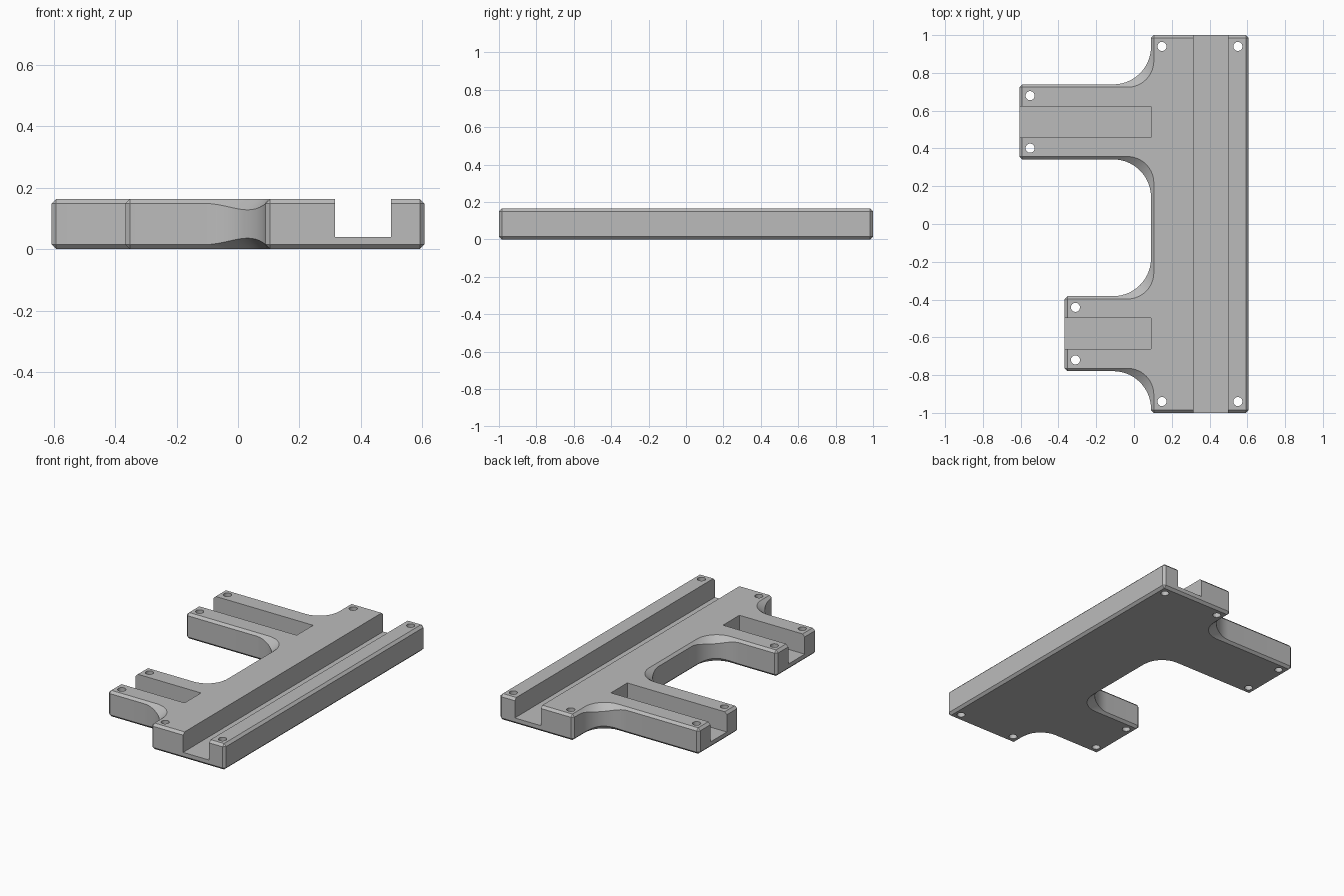
import bpy
import bmesh
from math import sin, cos, pi
from mathutils import Vector, Matrix

if "Cube" in bpy.data.objects:
    bpy.data.objects.remove(bpy.data.objects["Cube"], do_unlink=True)

HEIGHT, FLOOR = 0.164, 0.04      # plate thickness, channel floor
CHAMFER, DIP = 0.015, 0.021      # edge chamfer, extra depth at inner fillets
R_WALL, R_FACE = 0.2, 0.14       # fillet radius on walls and on flat faces
STEPS = 14
END, SIDE, INNER = 1.0, 0.607, 0.09

# Arms: outer end x, low y, high y
ARMS = [(-SIDE, 0.342, 0.739), (-0.367, -0.779, -0.382)]

grey = bpy.data.materials.new("plain grey")
grey.diffuse_color = (0.5, 0.5, 0.5, 1)
grey.use_nodes = True
grey.node_tree.nodes["Principled BSDF"].inputs["Base Color"].default_value = (0.5, 0.5, 0.5, 1)


def make_object(name, bm):
    bmesh.ops.recalc_face_normals(bm, faces=bm.faces)
    mesh = bpy.data.meshes.new(name)
    bm.to_mesh(mesh)
    bm.free()
    mesh.materials.append(grey)
    obj = bpy.data.objects.new(name, mesh)
    bpy.context.collection.objects.link(obj)
    return obj


def outline():
    """Corners of the plate, counter-clockwise."""
    pts = [(SIDE, -END), (SIDE, END), (INNER, END)]
    for x, low, high in ARMS:
        pts += [(INNER, high), (x, high), (x, low), (INNER, low)]
    pts.append((INNER, -END))
    return [Vector(p) for p in pts]


def contours():
    """Matching wall points, face points and chamfer depths."""
    pts = outline()
    rows = []
    for i, p in enumerate(pts):
        u = (p - pts[i - 1]).normalized()
        v = (pts[(i + 1) % len(pts)] - p).normalized()
        q = p + CHAMFER * (u.orthogonal() + v.orthogonal())
        if u.cross(v) > 0:       # outer corner, cut flat
            rows += [(p - u * CHAMFER, q, CHAMFER), (p + v * CHAMFER, q, CHAMFER)]
        else:                    # inner corner, rounded
            for k in range(STEPS + 1):
                a = k / STEPS * pi / 2
                d = v * (1 - cos(a)) - u * (1 - sin(a))
                depth = CHAMFER + DIP * sin(2 * a) ** 2
                rows.append((p + d * R_WALL, q + d * R_FACE, depth))
    return rows


# Plate body: four rings joined, closed by two flat faces
bm = bmesh.new()
rows = contours()
rings = [
    [bm.verts.new((f.x, f.y, 0)) for w, f, d in rows],
    [bm.verts.new((w.x, w.y, d)) for w, f, d in rows],
    [bm.verts.new((w.x, w.y, HEIGHT - d)) for w, f, d in rows],
    [bm.verts.new((f.x, f.y, HEIGHT)) for w, f, d in rows],
]
for a, b in zip(rings, rings[1:]):
    for i in range(len(rows)):
        bm.faces.new((a[i - 1], a[i], b[i], b[i - 1]))
bm.faces.new(rings[0][::-1])
bm.faces.new(rings[-1])
bmesh.ops.remove_doubles(bm, verts=bm.verts, dist=0.0001)
plate = make_object("mounting_plate", bm)

# Cutters: channels and screw holes
bm = bmesh.new()


def cut_box(x0, x1, y0, y1):
    size = Matrix.Diagonal((x1 - x0, y1 - y0, HEIGHT, 1))
    centre = Vector(((x0 + x1) / 2, (y0 + y1) / 2, FLOOR + HEIGHT / 2))
    bmesh.ops.create_cube(bm, size=1, matrix=Matrix.Translation(centre) @ size)


def cut_hole(x, y):
    bmesh.ops.create_cone(bm, cap_ends=True, segments=32, radius1=0.024, radius2=0.024,
                          depth=1, matrix=Matrix.Translation((x, y, 0)))


cut_box(0.316, 0.498, -END - 0.1, END + 0.1)
for x, low, high in ARMS:
    mid = (low + high) / 2
    cut_box(x - 0.1, INNER, mid - 0.082, mid + 0.082)
    for side in (-1, 1):
        cut_hole(x + 0.057, mid + side * 0.139)
for x in (0.148, 0.55):
    for side in (-1, 1):
        cut_hole(x, side * 0.94)
cutter = make_object("channel_and_hole_cutter", bm)
cutter.hide_render = True

mod = plate.modifiers.new("cuts", "BOOLEAN")
mod.operation = "DIFFERENCE"
mod.solver = "EXACT"
mod.object = cutter
bpy.ops.object.select_all(action="DESELECT")
plate.select_set(True)
bpy.context.view_layer.objects.active = plate
bpy.ops.object.modifier_apply(modifier=mod.name)
bpy.data.objects.remove(cutter, do_unlink=True)
bpy.ops.object.shade_smooth_by_angle(angle=pi / 8)
